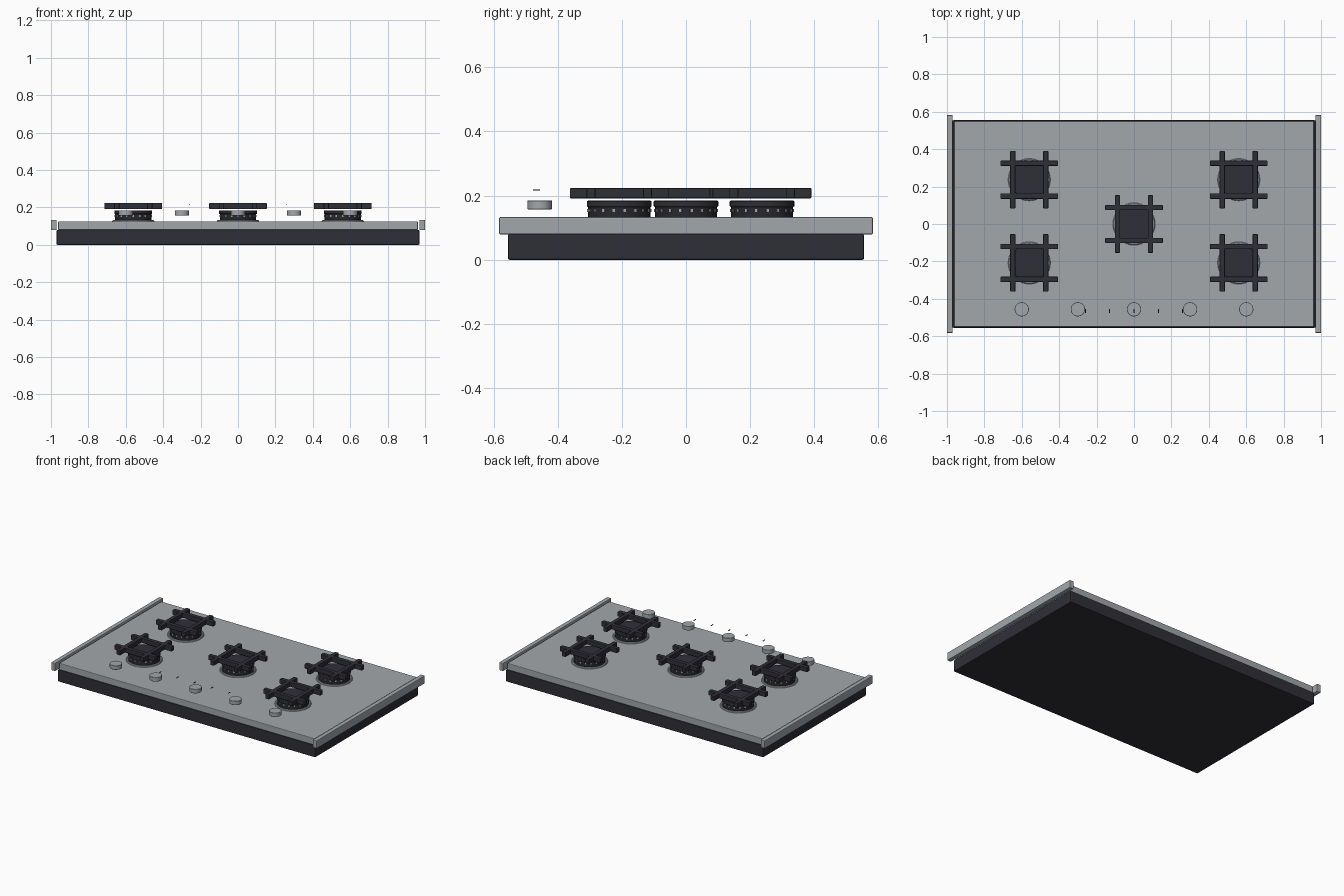
import bpy
import math

if "Cube" in bpy.data.objects:
    bpy.data.objects.remove(bpy.data.objects["Cube"])


def material(name, color):
    m = bpy.data.materials.new(name)
    m.diffuse_color = (*color, 1)
    m.use_nodes = True
    m.node_tree.nodes["Principled BSDF"].inputs["Base Color"].default_value = m.diffuse_color
    return m


steel = material("brushed_steel", (0.36, 0.39, 0.41))
iron = material("cast_iron", (0.028, 0.028, 0.038))
black = material("black_enamel", (0.022, 0.022, 0.027))


def finish(obj, name, mat, bevel=0.0):
    obj.name = name
    obj.data.materials.append(mat)
    if bevel:
        mod = obj.modifiers.new("soft_edges", "BEVEL")
        mod.width = bevel
        mod.segments = 2
        mod.limit_method = "ANGLE"
    return obj


def box(name, center, size, mat, bevel=0.0):
    bpy.ops.mesh.primitive_cube_add(size=1, location=center)
    obj = bpy.context.object
    obj.scale = size
    bpy.ops.object.transform_apply(location=False, rotation=False, scale=True)
    return finish(obj, name, mat, bevel)


def cylinder(name, x, y, z0, z1, radius, mat, bevel=0.0):
    bpy.ops.mesh.primitive_cylinder_add(
        vertices=40, radius=radius, depth=z1 - z0, location=(x, y, (z0 + z1) / 2))
    bpy.ops.object.shade_smooth_by_angle()
    return finish(bpy.context.object, name, mat, bevel)


# Lower housing and steel worktop
box("housing", (0, 0, 0.04), (1.94, 1.11, 0.08), iron, 0.005)
box("worktop", (0, 0, 0.1025), (1.924, 1.1, 0.045), steel, 0.004)

# Raised rails at both ends
for side in (-1, 1):
    box("side_rail", (side * 0.985, 0, 0.106), (0.03, 1.165, 0.054), steel, 0.004)


def burner(x, y):
    # Trim ring on the worktop
    bpy.ops.mesh.primitive_torus_add(
        location=(x, y, 0.125), major_radius=0.105, minor_radius=0.008,
        major_segments=40, minor_segments=10)
    bpy.ops.object.shade_smooth_by_angle()
    finish(bpy.context.object, "burner_ring", steel)

    # Burner head and cap
    cylinder("burner_head", x, y, 0.12, 0.167, 0.097, black)
    cylinder("burner_cap", x, y, 0.165, 0.184, 0.101, iron, 0.003)

    # Gas ports around the head
    for i in range(18):
        a = math.tau * (i + 0.5) / 18
        port = box("gas_port", (x + 0.096 * math.cos(a), y + 0.096 * math.sin(a), 0.154),
                   (0.008, 0.008, 0.009), steel)
        port.rotation_euler.z = a

    # Crossed support bars
    for side in (-1, 1):
        box("grate_bar", (x + side * 0.088, y, 0.2075), (0.028, 0.308, 0.033), iron, 0.004)
        box("grate_bar", (x, y + side * 0.088, 0.2075), (0.308, 0.028, 0.0325), iron, 0.004)


for bx, by in ((-0.56, 0.237), (0.56, 0.237), (0, 0), (-0.56, -0.208), (0.56, -0.208)):
    burner(bx, by)

# Control knobs and their indicator marks
for i in range(-2, 3):
    cylinder("control_knob", i * 0.3, -0.456, 0.157, 0.185, 0.038, steel, 0.002)
    box("knob_mark", (i * 0.13, -0.466, 0.218), (0.005, 0.022, 0.003), black)
